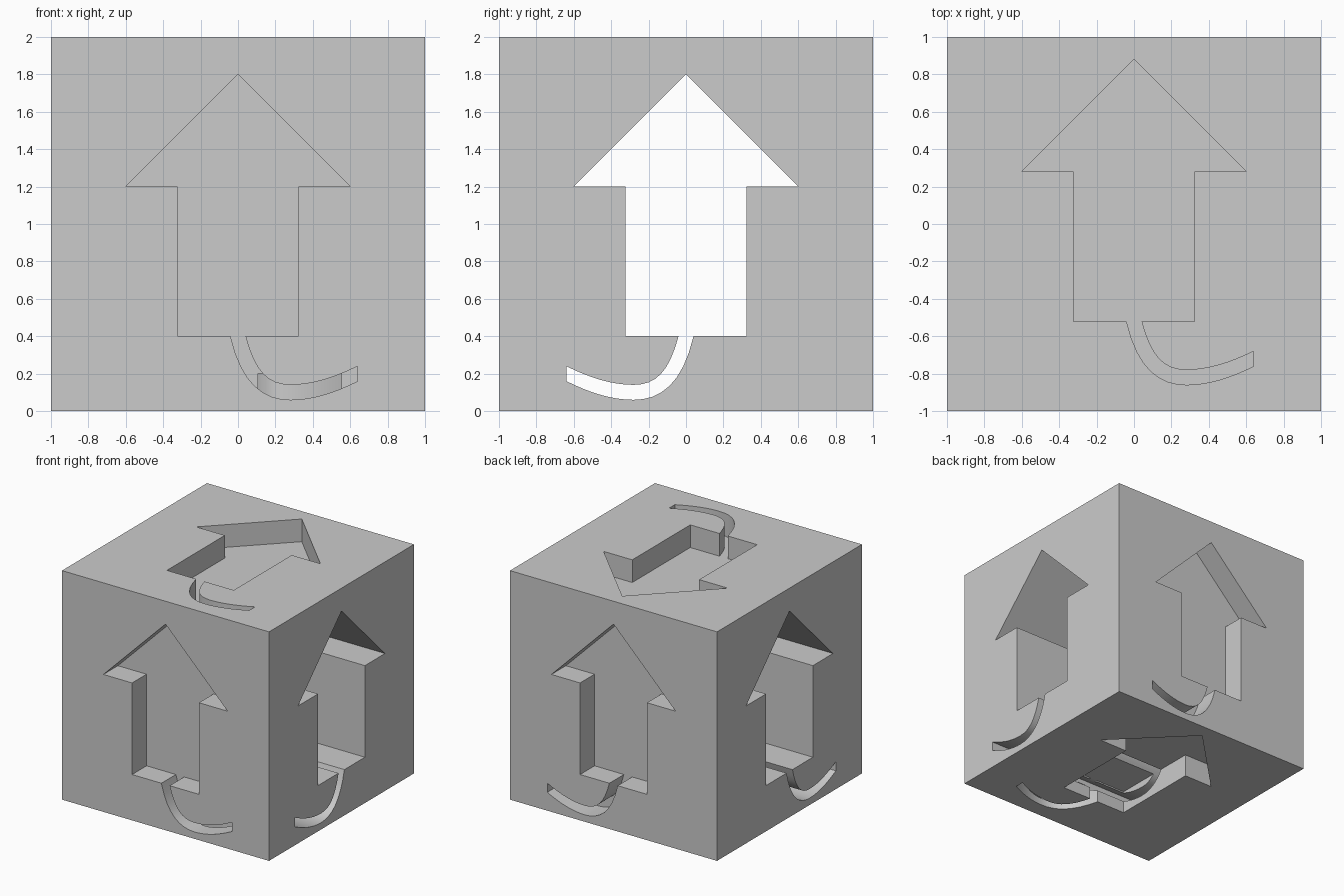
import bpy, bmesh
from mathutils import Vector

if "Cube" in bpy.data.objects:
    bpy.data.objects.remove(bpy.data.objects["Cube"])


def bezier(a, b, c, d, n=8):
    """Points on a cubic curve, without the last one."""
    a, b, c, d = (Vector(p) for p in (a, b, c, d))
    out = []
    for i in range(n):
        t = i / n
        s = 1 - t
        out.append(a * s**3 + b * 3 * s * s * t + c * 3 * s * t * t + d * t**3)
    return out


# arrow outline with a curved tail, in (across, up) coordinates
outer = (bezier((-.04, .4), (.02, .14), (.14, .06), (.28, .06))
         + bezier((.28, .06), (.40, .06), (.52, .10), (.64, .16)) + [Vector((.64, .16))])
inner = (bezier((.04, .4), (.09, .21), (.16, .14), (.28, .14))
         + bezier((.28, .14), (.40, .14), (.52, .18), (.64, .24)) + [Vector((.64, .24))])
W = .323
outline = outer + inner[::-1] + [Vector(p) for p in (
    (W, .4), (W, 1.2), (.6, 1.2), (0, 1.8), (-.6, 1.2), (-W, 1.2), (-W, .4))]

# mapping of outline (u, v) and depth d to each axis
axes = {
    "x": lambda u, v, d: (d, -u, v),
    "y": lambda u, v, d: (u, d, v),
    "z": lambda u, v, d: (u, v - .92, d),
}


def arrow_cutter(name, axis, start, end):
    bm = bmesh.new()
    face = bm.faces.new([bm.verts.new(axes[axis](p.x, p.y, start)) for p in outline])
    ext = bmesh.ops.extrude_face_region(bm, geom=[face], use_keep_orig=True)
    shift = Vector(axes[axis](0, 0, end)) - Vector(axes[axis](0, 0, start))
    bmesh.ops.translate(bm, vec=shift,
                        verts=[g for g in ext["geom"] if isinstance(g, bmesh.types.BMVert)])
    bmesh.ops.recalc_face_normals(bm, faces=bm.faces)
    mesh = bpy.data.meshes.new(name)
    bm.to_mesh(mesh)
    bm.free()
    ob = bpy.data.objects.new(name, mesh)
    bpy.context.collection.objects.link(ob)
    ob.hide_render = True
    return ob


# cube body
bpy.ops.mesh.primitive_cube_add(size=2, location=(0, 0, 1))
cube = bpy.context.object
cube.name = "cube_body"
bpy.ops.object.transform_apply(location=True)

# sideways channel goes right through; the other faces have shallow recesses
cuts = [
    ("side_channel", "x", -1.1, 1.1),
    ("front_recess", "y", -1.1, -.8),
    ("back_recess", "y", .8, 1.1),
    ("bottom_recess", "z", -.1, .2),
    ("top_recess", "z", 1.802, 2.1),
]
for cut in cuts:
    cutter = arrow_cutter(*cut)
    mod = cube.modifiers.new(cut[0], "BOOLEAN")
    mod.operation = "DIFFERENCE"
    mod.solver = "EXACT"
    mod.object = cutter
    bpy.context.view_layer.objects.active = cube
    bpy.ops.object.modifier_apply(modifier=mod.name)
    bpy.data.objects.remove(cutter)

# smooth curved tail walls, sharp edges elsewhere
bpy.ops.object.select_all(action="DESELECT")
cube.select_set(True)
bpy.context.view_layer.objects.active = cube
bpy.ops.object.shade_smooth_by_angle(angle=.5)
